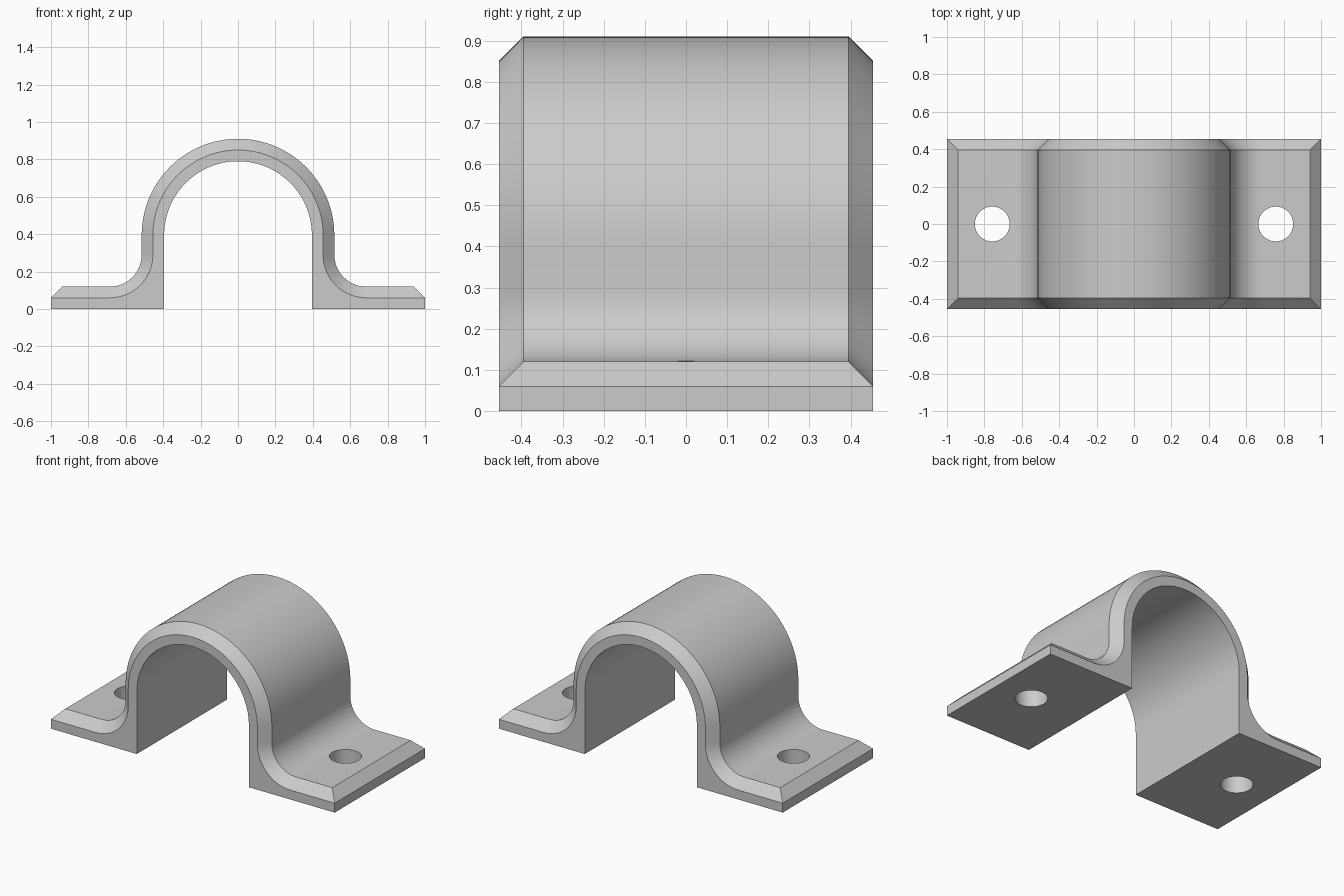
import bpy
import bmesh
from math import sin, cos, pi, radians

cube = bpy.data.objects.get("Cube")
if cube:
    bpy.data.objects.remove(cube)

BORE, WALL, CHAMFER = 0.395, 0.12, 0.06
AXIS_Z, FILLET, HALF_Y = 0.395, 0.17, 0.455
HOLE_X, HOLE_R = 0.758, 0.093

steel = bpy.data.materials.new("light grey")
steel.use_nodes = True
colour = (0.6, 0.6, 0.6, 1)
steel.diffuse_color = colour
steel.node_tree.nodes["Principled BSDF"].inputs["Base Color"].default_value = colour


def upper_curve(inset):
    """Right foot, fillet, arch and mirrored left side, shrunk by the inset."""
    top = WALL - inset
    r = FILLET + inset
    cx, cz = BORE + WALL + FILLET, WALL + FILLET
    right = [(1 - CHAMFER + inset, top)]
    for i in range(17):
        a = -pi / 2 - pi / 2 * i / 16
        right.append((cx + r * cos(a), cz + r * sin(a)))
    radius = BORE + WALL - inset
    arch = [(radius * cos(pi * i / 64), AXIS_Z + radius * sin(pi * i / 64)) for i in range(65)]
    left = [(-x, z) for x, z in reversed(right)]
    return right + arch + left


def lower_curve():
    """Underside of both feet and the bore, from right to left."""
    arch = [(BORE * cos(pi * i / 64), AXIS_Z + BORE * sin(pi * i / 64)) for i in range(65)]
    return [(1, 0), (BORE, 0)] + arch + [(-BORE, 0), (-1, 0)]


bm = bmesh.new()


def row(points, y):
    return [bm.verts.new((x, y, z)) for x, z in points]


def bridge(a, b):
    for i in range(len(a) - 1):
        bm.faces.new((a[i], a[i + 1], b[i + 1], b[i]))


# Clamp body: chamfered upper skin, bore and underside, flat sides and ends
inner_y = HALF_Y - CHAMFER
front_rim = row(upper_curve(CHAMFER), -HALF_Y)
front_top = row(upper_curve(0), -inner_y)
back_top = row(upper_curve(0), inner_y)
back_rim = row(upper_curve(CHAMFER), HALF_Y)
front_low = row(lower_curve(), -HALF_Y)
back_low = row(lower_curve(), HALF_Y)
bridge(front_rim, front_top)
bridge(front_top, back_top)
bridge(back_top, back_rim)
bridge(back_low, front_low)
for rim, low in ((front_rim, front_low), (back_rim, back_low)):
    bm.faces.new(rim + low[::-1])
for end in (0, -1):
    bm.faces.new((front_rim[end], front_top[end], back_top[end], back_rim[end]))
    bm.faces.new((front_low[end], front_rim[end], back_rim[end], back_low[end]))
bmesh.ops.recalc_face_normals(bm, faces=bm.faces)
mesh = bpy.data.meshes.new("pipe_clamp")
bm.to_mesh(mesh)
bm.free()
mesh.materials.append(steel)
clamp = bpy.data.objects.new("pipe_clamp", mesh)
bpy.context.collection.objects.link(clamp)

# Screw holes through both feet
for side in (-1, 1):
    bpy.ops.mesh.primitive_cylinder_add(vertices=64, radius=HOLE_R, depth=0.6,
                                        location=(side * HOLE_X, 0, 0))
    cutter = bpy.context.object
    cutter.name = "hole_cutter"
    cutter.hide_render = True
    cutter.data.materials.append(steel)
    cut = clamp.modifiers.new("screw_hole", "BOOLEAN")
    cut.operation = "DIFFERENCE"
    cut.solver = "EXACT"
    cut.object = cutter
    bpy.context.view_layer.objects.active = clamp
    bpy.ops.object.modifier_apply(modifier=cut.name)
    bpy.data.objects.remove(cutter)

# Smooth curves with crisp edges
bpy.ops.object.select_all(action="DESELECT")
clamp.select_set(True)
bpy.context.view_layer.objects.active = clamp
bpy.ops.object.shade_smooth_by_angle(angle=radians(30))
